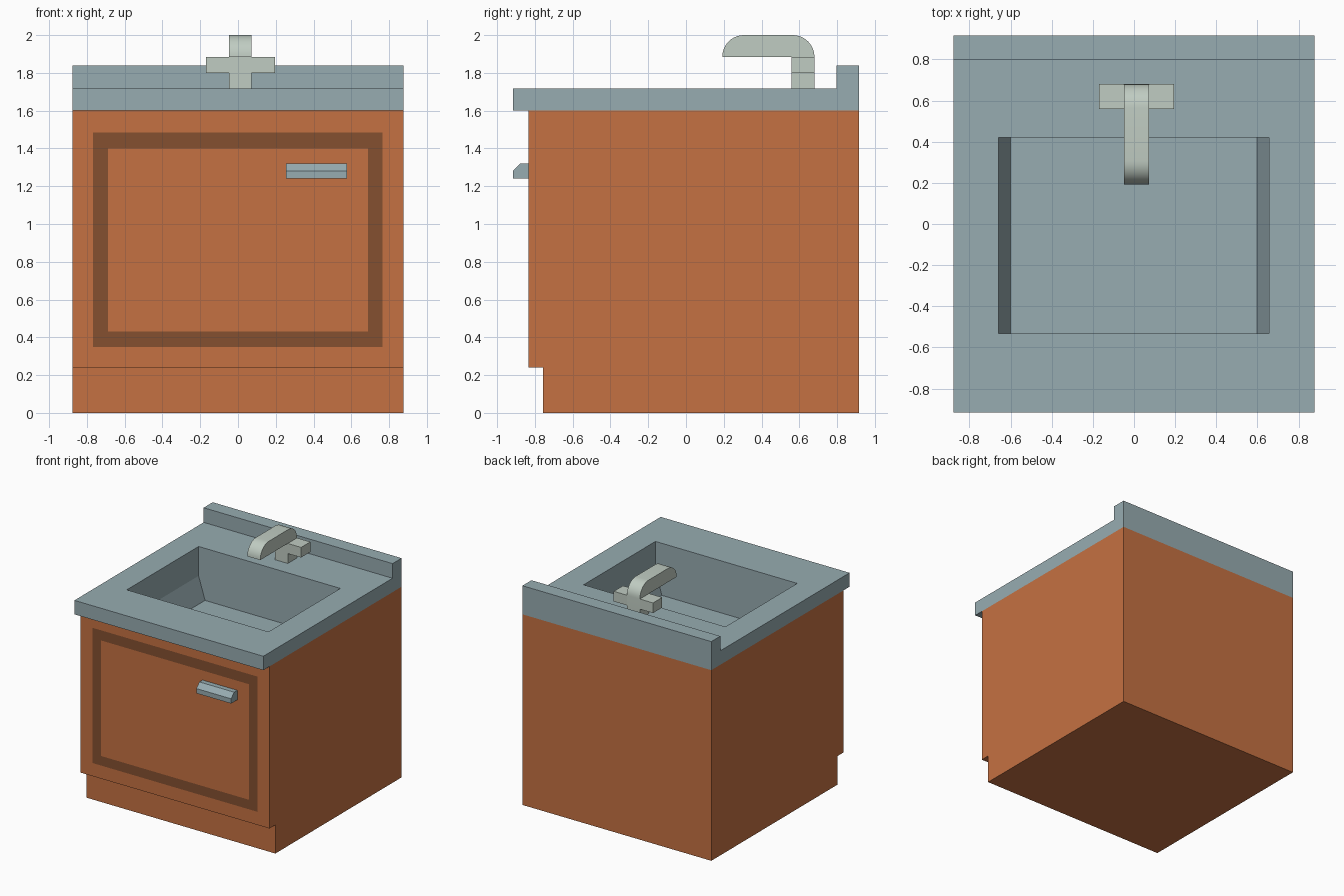
import bpy, bmesh, math
from mathutils import Vector

if "Cube" in bpy.data.objects:
    bpy.data.objects.remove(bpy.data.objects["Cube"])


def material(name, r, g, b):
    m = bpy.data.materials.new(name)
    m.diffuse_color = [((c / 255 + 0.055) / 1.055) ** 2.4 for c in (r, g, b)] + [1]
    m.use_nodes = True
    m.node_tree.nodes["Principled BSDF"].inputs["Base Color"].default_value = m.diffuse_color
    return m


WOOD = material("orange wood", 197, 113, 66)
TRIM = material("dark wood trim", 133, 80, 48)
STEEL = material("blue grey counter", 151, 172, 177)
TAP = material("pale tap metal", 192, 204, 194)


def prism(points, lo, hi, axis="x"):
    """Extrude a profile along x (points are y,z) or along y (points are x,z)."""
    bm = bmesh.new()
    place = (lambda p, a: (a, p[0], p[1])) if axis == "x" else (lambda p, a: (p[0], a, p[1]))
    rings = [[bm.verts.new(place(p, a)) for p in points] for a in (lo, hi)]
    n = len(points)
    for ring in rings:
        bm.faces.new(ring)
    for i in range(n):
        j = (i + 1) % n
        bm.faces.new((rings[0][i], rings[0][j], rings[1][j], rings[1][i]))
    bmesh.ops.recalc_face_normals(bm, faces=bm.faces)
    return bm


def cut(bm, axis, *values):
    """Slice the mesh with planes across the given axis."""
    normal = Vector([float(i == axis) for i in range(3)])
    for v in values:
        bmesh.ops.bisect_plane(bm, geom=bm.verts[:] + bm.edges[:] + bm.faces[:],
                               plane_co=normal * v, plane_no=normal)


def remove(bm, test):
    bm.normal_update()
    faces = [f for f in bm.faces if test(f.normal, f.calc_center_median())]
    bmesh.ops.delete(bm, geom=faces, context="FACES")


def finish(bm, name, *mats):
    mesh = bpy.data.meshes.new(name)
    bm.to_mesh(mesh)
    bm.free()
    ob = bpy.data.objects.new(name, mesh)
    bpy.context.collection.objects.link(ob)
    for m in mats:
        mesh.materials.append(m)
    return ob


W = 0.877          # half width
D = 0.917          # half depth
TOP = 1.717        # counter surface

# Cabinet with toe kick, open under the counter; door trim is coloured on the front
bm = prism([(-0.757, 0), (D, 0), (D, 1.6), (-0.835, 1.6), (-0.835, 0.24), (-0.757, 0.24)], -W, W)
remove(bm, lambda n, c: n.z > 0.9 and c.z > 1.5)
door = [f for f in bm.faces if f.normal.y < -0.9 and f.calc_center_median().z > 0.3]
for axis, values in ((0, (-0.768, -0.687, 0.687, 0.765)), (2, (0.35, 0.43, 1.40, 1.485))):
    cut(bm, axis, *values)
bm.normal_update()
for f in bm.faces:
    c = f.calc_center_median()
    outer = -0.768 < c.x < 0.765 and 0.35 < c.z < 1.485
    inner = -0.687 < c.x < 0.687 and 0.43 < c.z < 1.40
    if f.normal.y < -0.9 and outer and not inner:
        f.material_index = 1
finish(bm, "cabinet", WOOD, TRIM)

# Countertop with backsplash and a rectangular sink opening
X0, X1, Y0, Y1 = -0.66, 0.657, -0.533, 0.42
bm = prism([(-D, 1.6), (D, 1.6), (D, 1.84), (0.797, 1.84), (0.797, TOP), (-D, TOP)], -W, W)
cut(bm, 0, X0, X1)
cut(bm, 1, Y0, Y1)
remove(bm, lambda n, c: abs(n.z) > 0.9 and X0 < c.x < X1 and Y0 < c.y < Y1)
finish(bm, "countertop", STEEL)

# Basin: straight walls, ends sloping in toward the floor
bm = prism([(X0, TOP), (X0, 1.47), (X0 + 0.06, 1.28), (X1 - 0.06, 1.28), (X1, 1.47), (X1, TOP)],
           Y0, Y1, "y")
remove(bm, lambda n, c: n.z > 0.9)
bmesh.ops.reverse_faces(bm, faces=bm.faces)
finish(bm, "basin", STEEL)

# Door handle with a chamfered top edge
bm = prism([(-0.835, 1.24), (-D, 1.24), (-D, 1.28), (-0.877, 1.32), (-0.835, 1.32)], 0.255, 0.578)
finish(bm, "door_handle", STEEL)

# Spout: upright stem and a horizontal neck rounded at both ends
R, Z = 0.115, 1.885


def arc(cy, start, end, n=10):
    angles = [math.radians(start + (end - start) * i / n) for i in range(n + 1)]
    return [(cy + R * math.cos(a), Z + R * math.sin(a)) for a in angles]


bm = prism([(0.558, Z), (0.558, TOP), (0.68, TOP)] + arc(0.565, 0, 90) + arc(0.307, 90, 180),
           -0.048, 0.072)
spout = finish(bm, "spout", TAP)
bpy.context.view_layer.objects.active = spout
spout.select_set(True)
bpy.ops.object.shade_smooth_by_angle(angle=math.radians(30))

# Cross bar forming the two tap levers
bm = prism([(0.558, 1.80), (0.68, 1.80), (0.68, Z), (0.558, Z)], -0.17, 0.195)
finish(bm, "tap_levers", TAP)
